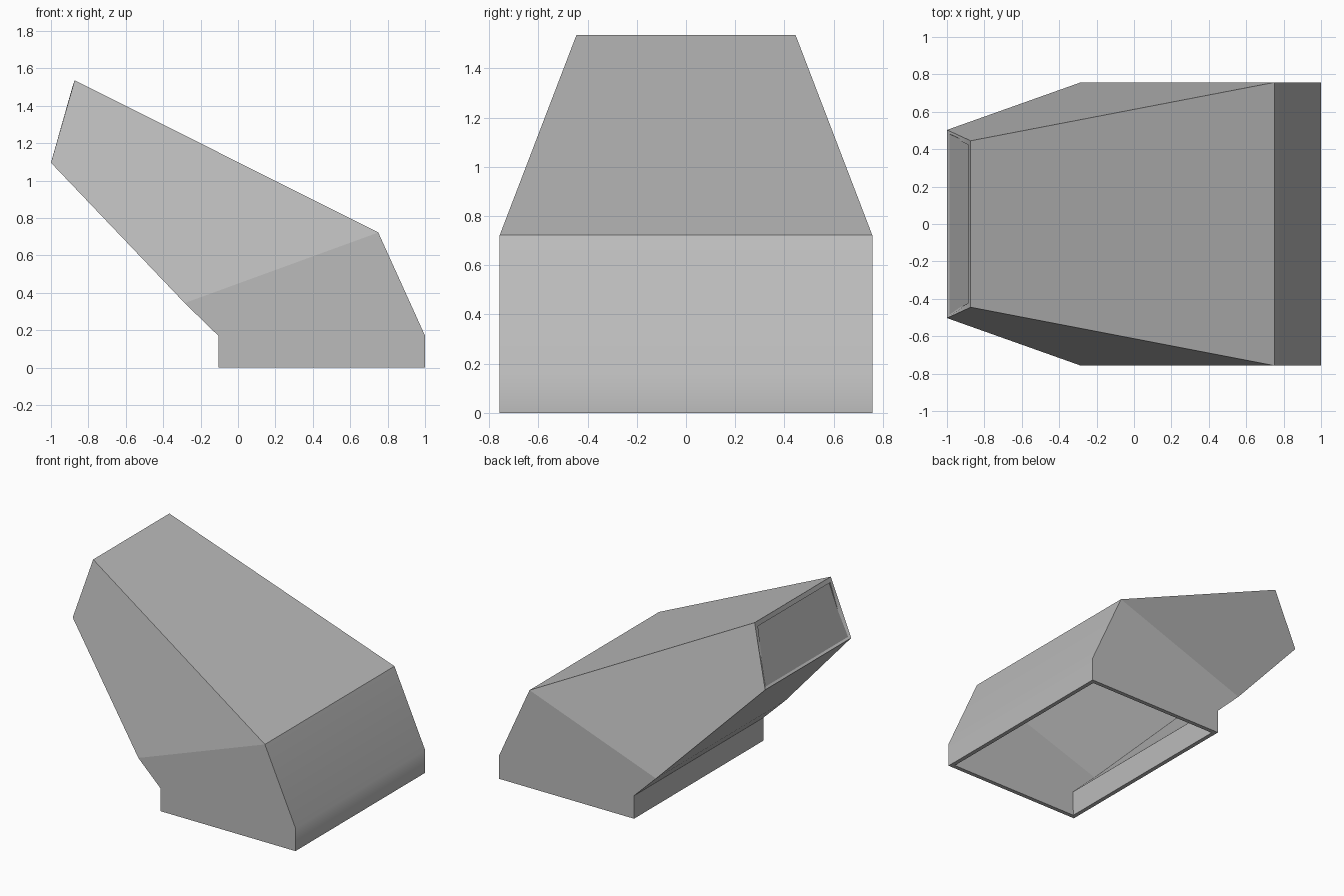
import bpy
import bmesh
import math
from mathutils import Vector

old = bpy.data.objects.get("Cube")
if old:
    bpy.data.objects.remove(old)

gray = bpy.data.materials.new("plain_gray")
gray.use_nodes = True
gray.diffuse_color = (0.5, 0.5, 0.5, 1)
gray.node_tree.nodes["Principled BSDF"].inputs["Base Color"].default_value = gray.diffuse_color

WALL = 0.03

# Side profile: letter -> (x, half width, z)
PROFILE = {
    "A": (-0.105, 0.757, 0), "B": (1, 0.757, 0), "C": (1, 0.757, 0.17),
    "D": (0.75, 0.757, 0.722), "E": (-0.285, 0.757, 0.345), "F": (-0.105, 0.757, 0.17),
    "G": (-0.873, 0.445, 1.536), "H": (-1, 0.503, 1.095),
}


def add_object(name, bm, thickness):
    """Turn a bmesh sheet into a walled object."""
    mesh = bpy.data.meshes.new(name)
    bm.to_mesh(mesh)
    bm.free()
    mesh.materials.append(gray)
    obj = bpy.data.objects.new(name, mesh)
    bpy.context.collection.objects.link(obj)
    solid = obj.modifiers.new("wall", "SOLIDIFY")
    solid.thickness = thickness
    solid.offset = -1
    solid.use_even_offset = True
    return obj


def corner(letter, side):
    x, y, z = PROFILE[letter]
    return Vector((x, y * side, z))


# Duct shell, open at the base and at the upper end
bm = bmesh.new()
verts = {(k, s): bm.verts.new(corner(k, s)) for k in PROFILE for s in (-1, 1)}
for outline in ("ABCDEF", "DGHE"):
    bm.faces.new([verts[k, -1] for k in outline])
    bm.faces.new([verts[k, 1] for k in reversed(outline)])
for p, q in ("BC", "CD", "DG", "HE", "EF", "FA"):
    bm.faces.new([verts[p, -1], verts[p, 1], verts[q, 1], verts[q, -1]])

# Only the bend of the tall end wall is shaded smoothly
bend = {verts["C", -1], verts["C", 1]}
for face in bm.faces:
    face.smooth = True
for edge in bm.edges:
    edge.smooth = set(edge.verts) == bend
shell = add_object("duct_shell", bm, WALL)
weighted = shell.modifiers.new("weighted_normals", "WEIGHTED_NORMAL")
weighted.keep_sharp = True

# Slightly recessed panel closing the upper end
bm = bmesh.new()
ring = [corner("G", 1), corner("G", -1), corner("H", -1), corner("H", 1)]
centre = sum(ring, Vector()) / 4
inward = (ring[1] - ring[0]).cross(ring[2] - ring[1]).normalized()
if inward.x < 0:
    inward.negate()
points = []
for p in ring:
    toward = centre - p
    step = Vector((0, math.copysign(0.02, toward.y), 0))
    slope = (ring[3] - ring[0]).normalized() * 0.015
    points.append(p + step + (slope if p.z > centre.z else -slope) + inward * 0.01)
face = bm.faces.new([bm.verts.new(p) for p in points])
face.normal_update()
if face.normal.x > 0:
    face.normal_flip()
add_object("end_panel", bm, 0.01)
